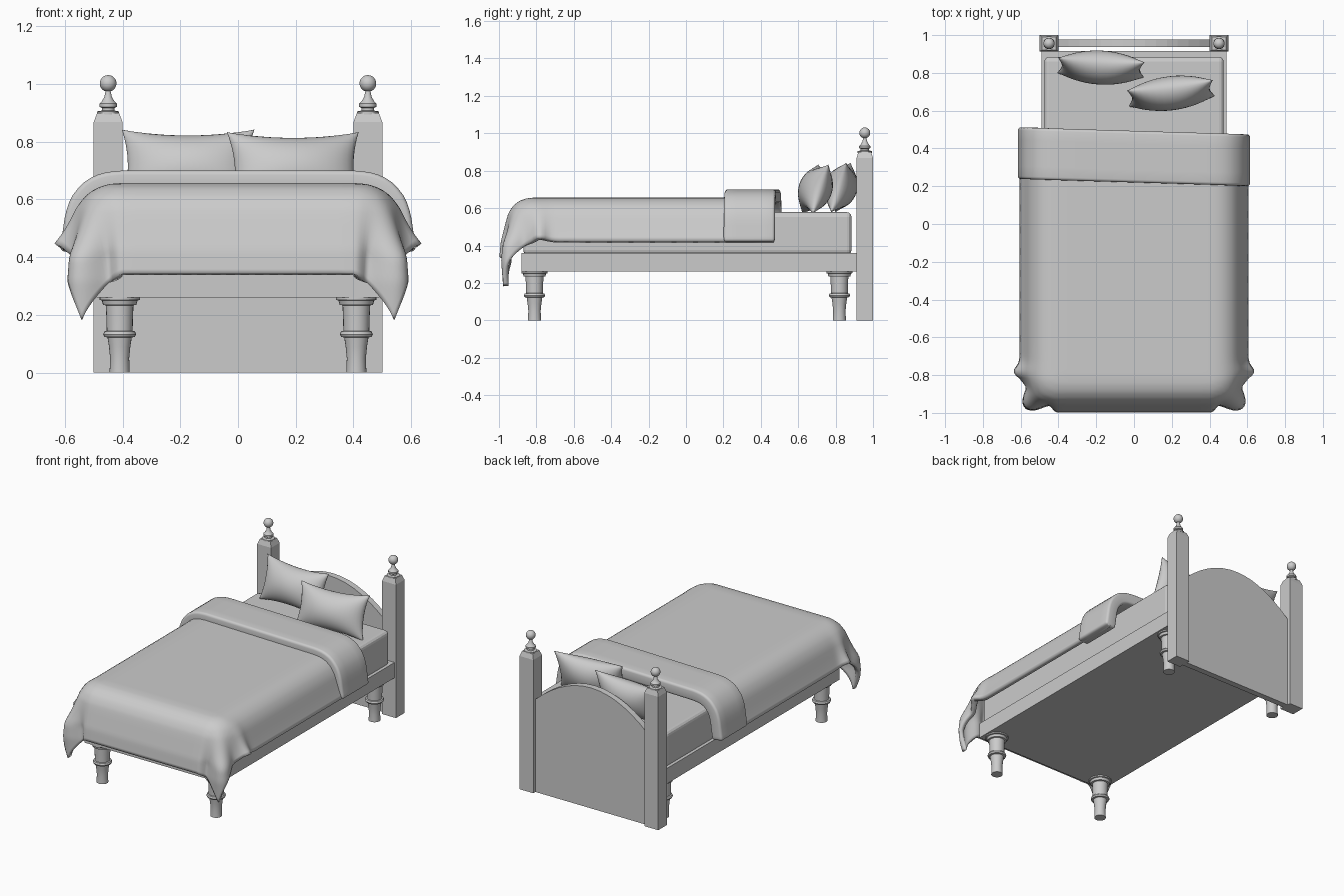
import bpy, bmesh, math
from math import sin, cos, pi, hypot, atan2, exp, radians
from mathutils import Matrix

if "Cube" in bpy.data.objects:
    bpy.data.objects.remove(bpy.data.objects["Cube"])


def make(name, verts, faces, smooth=None):
    me = bpy.data.meshes.new(name)
    me.from_pydata(verts, [], faces)
    ob = bpy.data.objects.new(name, me)
    bpy.context.collection.objects.link(ob)
    if smooth:
        bpy.ops.object.select_all(action='DESELECT')
        ob.select_set(True)
        bpy.context.view_layer.objects.active = ob
        bpy.ops.object.shade_smooth_by_angle(angle=radians(smooth))
    return ob


def box(name, lo, hi, bevel=0):
    bm = bmesh.new()
    size = [h - l for l, h in zip(lo, hi)]
    mid = [(h + l) / 2 for l, h in zip(lo, hi)]
    bmesh.ops.create_cube(bm, size=1, matrix=Matrix.Translation(mid) @ Matrix.Diagonal((*size, 1)))
    ob = make(name, [], [])
    bm.to_mesh(ob.data)
    bm.free()
    if bevel:
        m = ob.modifiers.new("bevel", 'BEVEL')
        m.width, m.segments = bevel, 3
    return ob


def lathe(name, profile, x, y, n=24):
    verts = [(x + r * cos(2 * pi * k / n), y + r * sin(2 * pi * k / n), z)
             for r, z in profile for k in range(n)]
    faces = [(j * n + k, j * n + (k + 1) % n, (j + 1) * n + (k + 1) % n, (j + 1) * n + k)
             for j in range(len(profile) - 1) for k in range(n)]
    faces += [tuple(range(n))[::-1], tuple((len(profile) - 1) * n + k for k in range(n))]
    return make(name, verts, faces, 35)


def grid(name, fn, us, vs, smooth=50):
    nv = len(vs)
    verts = [fn(u, v) for u in us for v in vs]
    faces = [(i * nv + j, i * nv + j + 1, (i + 1) * nv + j + 1, (i + 1) * nv + j)
             for i in range(len(us) - 1) for j in range(nv - 1)]
    return make(name, verts, faces, smooth)


def span(a, b, n):
    return [a + (b - a) * i / n for i in range(n + 1)]


def along(profile, d):
    # point at distance d along an (out, drop) profile
    for (x0, y0), (x1, y1) in zip(profile, profile[1:]):
        L = hypot(x1 - x0, y1 - y0)
        if d <= L:
            break
        d -= L
    return x0 + (x1 - x0) * d / L, y0 + (y1 - y0) * d / L


# Posts with pyramid tops, finials and turned legs
LEG = [(.035, 0), (.033, .05), (.037, .09), (.042, .122), (.053, .124), (.057, .133), (.053, .143),
       (.045, .145), (.046, .19), (.048, .233), (.058, .235), (.062, .25), (.07, .252), (.07, .262)]
FINIAL = [(.038, .895), (.038, .905), (.022, .908), (.022, .917), (.03, .921), (.03, .932),
          (.022, .94), (.013, .955), (.009, .975)]
FINIAL += [(.029 * sin(a), 1.002 - .029 * cos(a)) for a in span(.4, pi - .03, 10)]
for s, side in ((-1, "left"), (1, "right")):
    cx, cy = s * .45, .956
    rings = [(.05, .044, 0), (.05, .044, .868), (.038, .034, .9)]
    verts = [(cx + a * hx, cy + b * hy, z) for hx, hy, z in rings
             for a, b in ((-1, -1), (1, -1), (1, 1), (-1, 1))]
    faces = [(j * 4 + k, j * 4 + (k + 1) % 4, j * 4 + 4 + (k + 1) % 4, j * 4 + 4 + k)
             for j in range(2) for k in range(4)] + [(3, 2, 1, 0), (8, 9, 10, 11)]
    make(f"headboard_post_{side}", verts, faces)
    lathe(f"finial_{side}", FINIAL, cx, cy)
    lathe(f"front_leg_{side}", LEG, s * .41, -.81)
    lathe(f"back_leg_{side}", LEG, s * .41, .82)

# Arched headboard panel
arch = [(-.405, 0), (.405, 0)] + [(x, .6 + .185 * (1 - (x / .405) ** 2)) for x in span(.405, -.405, 14)]
n = len(arch)
make("headboard_panel", [(x, y, z) for y in (.938, .978) for x, z in arch],
     [tuple(range(n)), tuple(range(n, 2 * n))[::-1]]
     + [(k, k + n, (k + 1) % n + n, (k + 1) % n) for k in range(n)])

# Base and mattress
box("bed_frame", (-.49, -.88, .26), (.49, .915, .36))
box("mattress", (-.475, -.87, .35), (.475, .885, .578), .025)

# Blanket draped over the foot and both sides
DRAPE = [(0, 0), (.05, .004), (.09, .018), (.125, .045), (.15, .085), (.162, .125),
         (.19, .235), (.2, .34), (.185, .5)]


def blanket(s, t):
    a, b = max(0, abs(s) - .4), max(0, -.8 - t)
    d = hypot(a, b)
    c = min(a / .33, b / .42, 1)
    out, drop = along(DRAPE, d * (1 + .08 * c))
    w = min(1, d / .35) ** 3
    if a and b:
        out -= .035 * w * sin(6 * atan2(b, a)) * min(1, 3 * c)
    if a:
        out += .02 * (a / d) * w + .035 * w * exp(-((t + .78) / .035) ** 2)
        drop -= .025 * w * exp(-((t + .78) / .05) ** 2)
    k = 1 / d if d else 0
    x = max(-.4, min(.4, s)) + math.copysign(out * a * k, s)
    return x, max(t, -.8) - out * b * k, .657 - drop


wide = span(-.735, -.4, 16) + span(-.35, .35, 14) + span(.4, .735, 16)
cover = grid("blanket", blanket, wide, span(.47, -.68, 10) + span(-.7, -1.22, 30))
m = cover.modifiers.new("thickness", 'SOLIDIFY')
m.thickness, m.offset = .03, -1

# Folded-back top of the blanket, slightly askew
FOLD = [(0, 0), (.05, .004), (.1, .018), (.14, .045), (.17, .08), (.19, .12), (.2, .16), (.217, .278)]


def fold(s, t):
    out, drop = along(FOLD, max(0, abs(s) - .4))
    x = max(-.4, min(.4, s)) + math.copysign(out, s)
    return x, t - .03 * x, .7 - drop


end = .4 + sum(hypot(q[0] - p[0], q[1] - p[1]) for p, q in zip(FOLD, FOLD[1:]))
turn = grid("blanket_fold", fold, span(-end, -.4, 14) + span(-.3, .3, 6) + span(.4, end, 14),
            span(.493, .22, 4))
m = turn.modifiers.new("thickness", 'SOLIDIFY')
m.thickness, m.offset = .075, -1
m = turn.modifiers.new("soft_edge", 'BEVEL')
m.width, m.segments, m.limit_method, m.angle_limit = .015, 3, 'ANGLE', radians(50)


# Pillows with pinched corners
def pillow(name, loc, yaw, tilt):
    bm = bmesh.new()
    ticks = [sin(a) for a in span(-pi / 2, pi / 2, 18)]
    for sgn in (1, -1):
        vs = [[bm.verts.new((.23 * u * (1 - .1 * (1 - v * v)),
                             -sgn * .088 * ((1 - u * u) * (1 - v * v)) ** .55 if abs(u) < 1 and abs(v) < 1 else 0,
                             .138 * v * (1 - .17 * (1 - u * u)))) for v in ticks] for u in ticks]
        for i in range(18):
            for j in range(18):
                q = [vs[i][j], vs[i + 1][j], vs[i + 1][j + 1], vs[i][j + 1]]
                bm.faces.new(q[::sgn])
    bmesh.ops.remove_doubles(bm, verts=bm.verts, dist=1e-5)
    for f in bm.faces:
        f.smooth = True
    ob = make(name, [], [])
    bm.to_mesh(ob.data)
    bm.free()
    ob.location = loc
    ob.rotation_euler = (radians(-tilt), 0, radians(yaw))


pillow("pillow_left", (-.175, .828, .71), -3, 17)
pillow("pillow_right", (.195, .692, .702), 7, 18)
